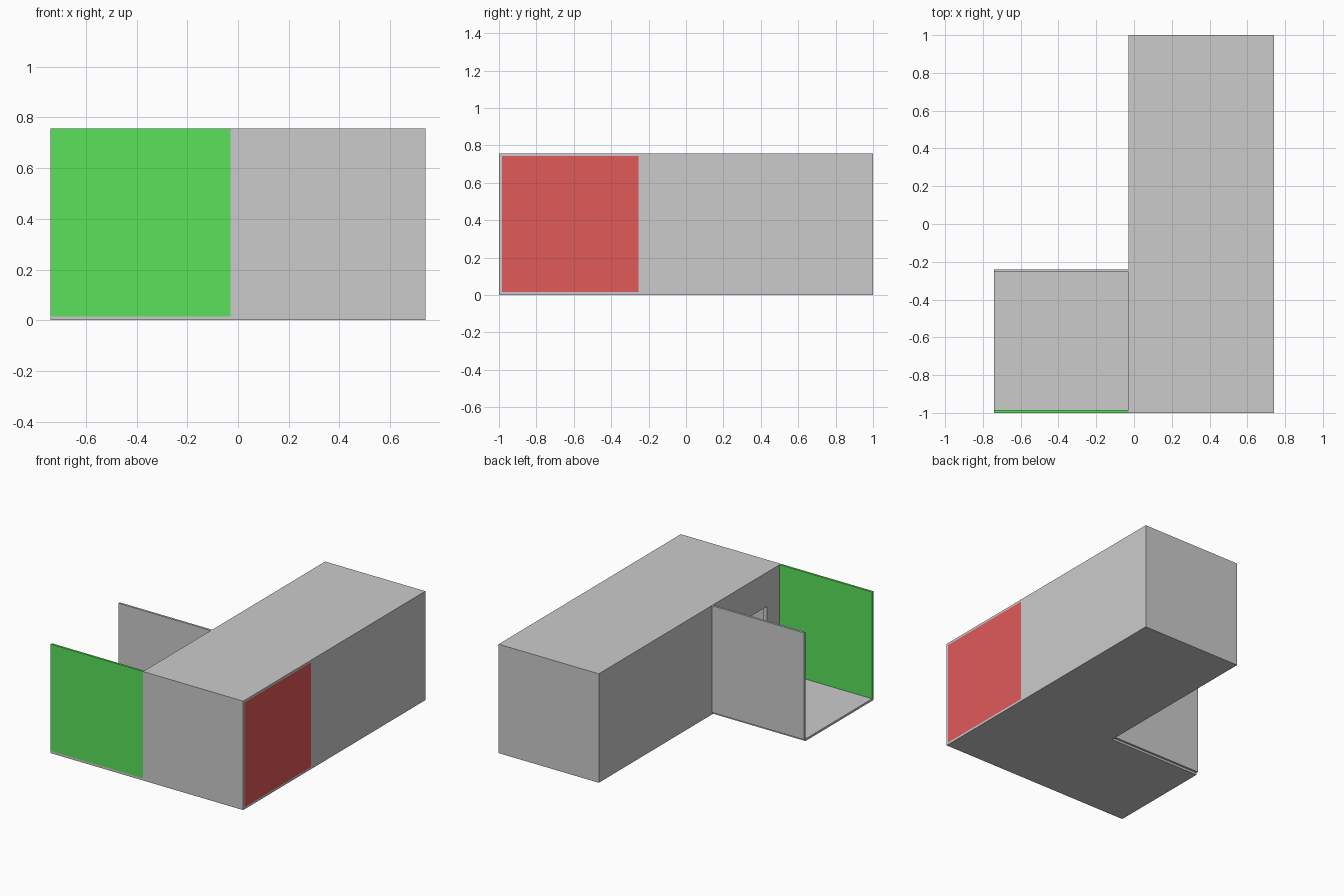
import bpy, bmesh

if "Cube" in bpy.data.objects:
    bpy.data.objects.remove(bpy.data.objects["Cube"])

T = 0.015          # panel thickness
H = 0.757          # overall height
X0, X1, X2 = -0.74, -0.03, 0.74   # wing left, block left, block right
Y0, Y1, Y2 = -1.0, -0.255, 1.0    # front, partition, back


def material(name, rgb):
    m = bpy.data.materials.new(name)
    m.diffuse_color = (*rgb, 1)
    m.use_nodes = True
    m.node_tree.nodes["Principled BSDF"].inputs["Base Color"].default_value = m.diffuse_color
    return m


def finish(name, bm, mat=None):
    bmesh.ops.recalc_face_normals(bm, faces=bm.faces)
    me = bpy.data.meshes.new(name)
    bm.to_mesh(me)
    bm.free()
    ob = bpy.data.objects.new(name, me)
    bpy.context.collection.objects.link(ob)
    if mat:
        me.materials.append(mat)
    return ob


def box(name, x, y, z, mat=None):
    bm = bmesh.new()
    bmesh.ops.create_cube(bm, size=1)
    for v in bm.verts:
        v.co = [(r[0] + r[1]) / 2 + c * (r[1] - r[0]) for c, r in zip(v.co, (x, y, z))]
    return finish(name, bm, mat)


def prism(name, outline, start, offset, to_xyz):
    """Extrude a flat outline into a solid panel."""
    bm = bmesh.new()
    face = bm.faces.new([bm.verts.new(to_xyz(a, b, start)) for a, b in outline])
    ext = bmesh.ops.extrude_face_region(bm, geom=[face])
    bmesh.ops.translate(bm, vec=offset,
                        verts=[v for v in ext["geom"] if isinstance(v, bmesh.types.BMVert)])
    return finish(name, bm)


green = material("green_wall", (0.10, 0.75, 0.10))
red = material("red_wall", (0.75, 0.10, 0.10))

# L-shaped floor
prism("floor", [(X0, Y0), (X2, Y0), (X2, Y2), (X1, Y2), (X1, Y1), (X0, Y1)],
      0, (0, 0, T), lambda a, b, c: (a, b, c))

# Roof over the long block only
box("roof", (X1, X2), (Y0, Y2), (H - T, H))

# Open wing: coloured front wall and plain back wall
box("wing_front_wall", (X0, X1), (Y0, Y0 + T), (T, H), green)
box("wing_back_wall", (X0, X1), (Y1, Y1 + T), (T, H))

# Long block: outer walls and inner partition
ZW = (T, H - T)
box("block_front_wall", (X1, X2), (Y0, Y0 + T), ZW)
box("block_back_wall", (X1, X2), (Y2 - T, Y2), ZW)
box("block_partition", (0, X2 - T), (Y1, Y1 + T), ZW)
box("right_wall_front", (X2 - T, X2), (Y0 + T, Y1), ZW, red)
box("right_wall_rear", (X2 - T, X2), (Y1, Y2 - T), ZW)

# Left wall of the block with a doorway into the wing
D0, D1, DZ = -0.845, -0.41, 0.52
prism("doorway_wall",
      [(Y0 + T, T), (D0, T), (D0, DZ), (D1, DZ), (D1, T),
       (Y2 - T, T), (Y2 - T, H - T), (Y0 + T, H - T)],
      X1, (0.03, 0, 0), lambda a, b, c: (c, a, b))
